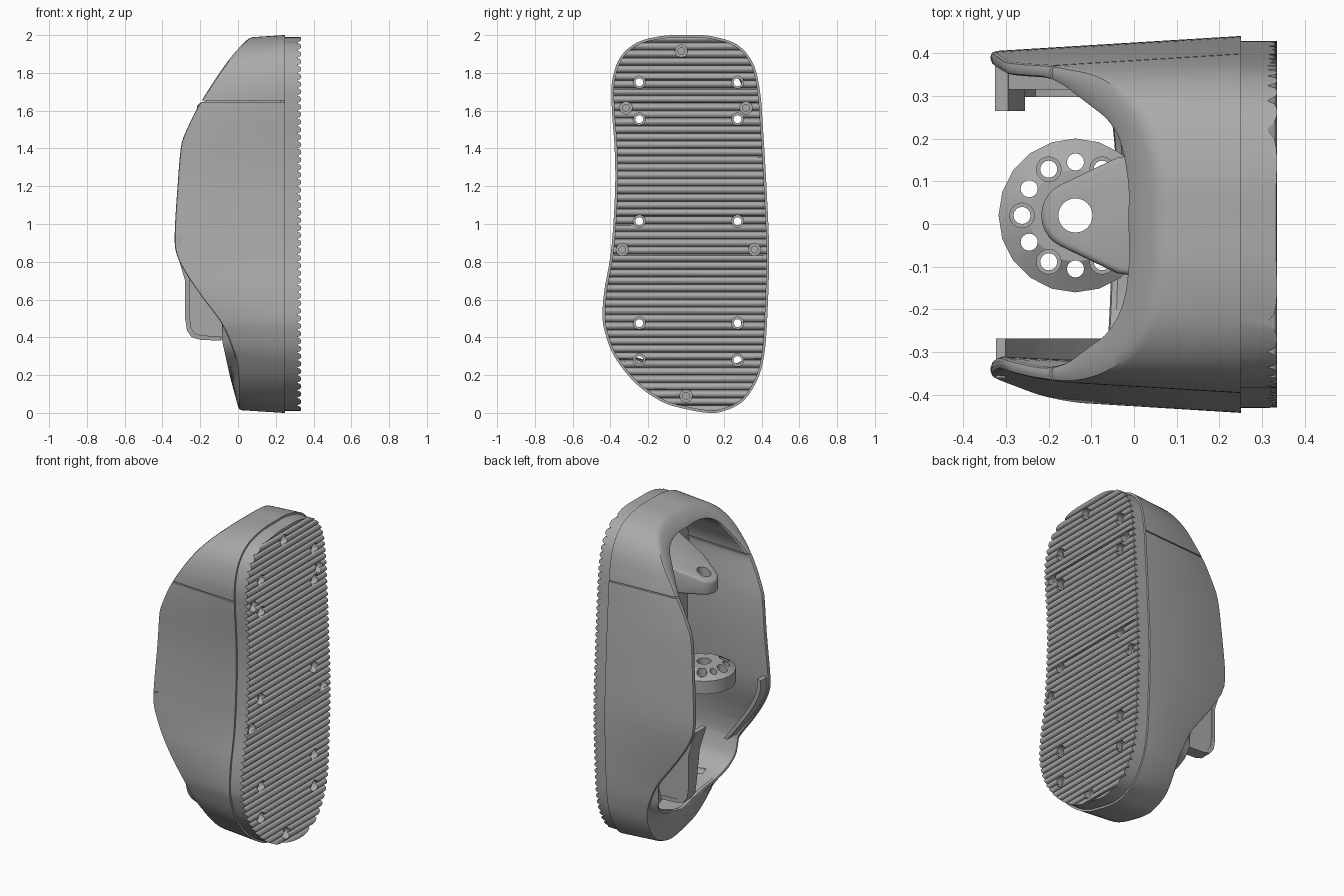
import bpy, bmesh, math
from mathutils import Vector

cube = bpy.data.objects.get("Cube")
if cube:
    bpy.data.objects.remove(cube)

grey = bpy.data.materials.new("plain_grey")
grey.use_nodes = True
grey.diffuse_color = (0.4, 0.4, 0.4, 1)
grey.node_tree.nodes["Principled BSDF"].inputs["Base Color"].default_value = grey.diffuse_color


def finish(name, bm):
    bmesh.ops.recalc_face_normals(bm, faces=bm.faces)
    mesh = bpy.data.meshes.new(name)
    bm.to_mesh(mesh)
    bm.free()
    mesh.materials.append(grey)
    obj = bpy.data.objects.new(name, mesh)
    bpy.context.collection.objects.link(obj)
    return obj


def prism(name, polys, axis, a, b):
    """Extrude flat outlines along an axis from a to b."""
    place = {"x": lambda p, h: (h, p[0], p[1]),
             "y": lambda p, h: (p[0], h, p[1]),
             "z": lambda p, h: (p[0], p[1], h)}[axis]
    bm = bmesh.new()
    for poly in polys:
        low = [bm.verts.new(place(p, a)) for p in poly]
        high = [bm.verts.new(place(p, b)) for p in poly]
        bm.faces.new(low)
        bm.faces.new(high)
        for i in range(len(poly)):
            j = (i + 1) % len(poly)
            bm.faces.new((low[i], low[j], high[j], high[i]))
    return finish(name, bm)


def boolean(obj, tool, operation="DIFFERENCE"):
    mod = obj.modifiers.new("cut", "BOOLEAN")
    mod.object, mod.operation, mod.solver = tool, operation, "EXACT"
    bpy.context.view_layer.objects.active = obj
    bpy.ops.object.modifier_apply(modifier=mod.name)
    bpy.data.objects.remove(tool)


def circle(cx, cy, r, n=16):
    return [(cx + r * math.cos(math.tau * i / n), cy + r * math.sin(math.tau * i / n))
            for i in range(n)]


def ramp(z, a, b):
    t = max(0, min(1, (z - a) / (b - a)))
    return t * t * (3 - 2 * t)


def spline(pts, steps, closed=True):
    """Catmull-Rom curve through the points."""
    pts = [Vector(p) for p in pts]
    n, out = len(pts), []
    pick = (lambda k: pts[k % n]) if closed else (lambda k: pts[max(0, min(n - 1, k))])
    for i in range(n if closed else n - 1):
        p, q, r, s = (pick(i + k) for k in (-1, 0, 1, 2))
        for k in range(steps):
            t = k / steps
            out.append(0.5 * (2 * q + (r - p) * t + (2 * p - 5 * q + 4 * r - s) * t * t
                              + (3 * q - p - 3 * r + s) * t ** 3))
    return out if closed else out + [pts[-1]]


# Footprint in y, z and rim depth in x, z
outline = spline([
    (0, 2), (.13, 1.995), (.27, 1.95), (.355, 1.85), (.392, 1.7), (.408, 1.5),
    (.426, 1.2), (.44, .85), (.43, .5), (.413, .3), (.375, .17), (.3, .06),
    (.2, .01), (.12, 0), (0, .02), (-.13, .06), (-.27, .16), (-.38, .3),
    (-.43, .43), (-.442, .52), (-.432, .65), (-.405, .8), (-.388, .95), (-.375, 1.2),
    (-.378, 1.4), (-.392, 1.6), (-.392, 1.75), (-.35, 1.88), (-.26, 1.96), (-.13, 1.995)], 6)
rim = spline([
    (0, .02), (0, .2), (-.025, .33), (-.085, .47), (-.18, .6), (-.27, .73), (-.325, .84),
    (-.335, .95), (-.32, 1.2), (-.303, 1.4), (-.28, 1.48), (-.2, 1.64), (-.055, 1.86),
    (.06, 1.99)], 8, closed=False)


def rim_x(z):
    if z <= rim[0].y:
        return rim[0].x
    for p, q in zip(rim, rim[1:]):
        if z <= q.y:
            return p.x + (q.x - p.x) * (z - p.y) / (q.y - p.y)
    return rim[-1].x


def inset(p, d):
    spine = Vector((.02, max(.5, min(1.6, p.y))))
    return p + (spine - p).normalized() * d


# Hollow foot shell: loops from the base, over the rim, down to the inner floor
def shell_column(p):
    taper = .06 * (.25 - rim_x(p.y))
    wall = .03 + .06 * ramp(p.y, 1.6, 1.88) + .17 * (1 - ramp(p.y, 0, .37))
    r = min(.02, wall * .35)
    col = [(.25, p)]
    for drop, d in ((r, 0), (r * .3, r * .3), (0, r)):
        q = inset(p, taper + d)
        col.append((rim_x(q.y) + drop, q))
    for drop, d in ((0, wall - r), (r * .3, wall - r * .3), (r, wall)):
        q = inset(p, taper + d)
        x = rim_x(q.y)
        if q.y < .5:
            x = min(x, -.22 * min(q.y, .38))
        col.append((x + drop, q))
    floor = .04 + .05 * ramp(p.y, 1.6, 1.88) + .03 * (1 - ramp(p.y, .1, .5))
    col.append((.225, inset(p, floor)))
    return col


bm = bmesh.new()
cols = [[bm.verts.new((x, q.x, q.y)) for x, q in shell_column(p)] for p in outline]
for a, b in zip(cols, cols[1:] + cols[:1]):
    for k in range(len(a) - 1):
        bm.faces.new((a[k], b[k], b[k + 1], a[k + 1]))
bm.faces.new([c[0] for c in cols])
bm.faces.new([c[-1] for c in cols])
shell = finish("foot_shell", bm)

# Seam slits under the toe cap
for s in (-1, 1):
    y0, y1 = s * .32, s * .5
    slit = [(y0, 1.646), (y1, 1.646), (y1, 1.653), (y0, 1.653)]
    boolean(shell, prism("seam_cutter", [slit], "x", -.5, .245))

# Ridged sole
wave = [(.312 + .023 * math.sqrt(abs(math.sin(math.pi * i / 6))), -.04 + i * .04 / 6)
        for i in range(6 * 52 + 1)]
sole = prism("ridged_sole", [wave + [(.235, 2.04), (.235, -.04)]], "y", -.6, .6)
edge = [inset(p, .012) for p in outline]
boolean(sole, prism("sole_outline", [edge], "x", .24, .5), "INTERSECT")

# Screw holes: through pairs, then shallow ones
through = [(y, z) for z in (1.75, 1.555, 1.015, .475, .28) for y in (-.247, .273)]
blind = [(-.025, 1.915), (-.318, 1.615), (.318, 1.615), (-.337, .865), (.363, .865), (0, .09)]
for part in (shell, sole):
    boolean(part, prism("hole_cutter", [circle(y, z, .021) for y, z in through], "x", .05, .5))
boolean(sole, prism("recess_cutter", [circle(y, z, .033) for y, z in through + blind],
                    "x", .295, .5))
boolean(sole, prism("blind_cutter", [circle(y, z, .018) for y, z in blind], "x", .265, .5))

# Ankle mounting disc with a conical top and a ring of holes
cx, cy = -.137, .02
disc = prism("ankle_disc", [circle(cx, cy, .18, 20)], "z", .99, 1.07)
cone = prism("disc_top", [circle(cx, cy, .18, 20)], "z", 1.07, 1.112)
for v in cone.data.vertices:
    if v.co.z > 1.1:
        v.co.x, v.co.y = cx + (v.co.x - cx) * .6, cy + (v.co.y - cy) * .6
boolean(disc, cone, "UNION")
ring = [(cx + .125 * math.cos(math.radians(a)), cy + .125 * math.sin(math.radians(a)))
        for a in range(0, 360, 30)]
boolean(disc, prism("disc_holes", [circle(x, y, .02) for x, y in ring] + [circle(cx, cy, .04, 24)],
                    "z", .9, 1.3))
boolean(disc, prism("disc_recesses", [circle(x, y, .029) for x, y in ring[::2]], "z", 1.06, 1.3))
arm = prism("disc_arm", [[(.01, -.09), (.24, -.12), (.24, .16), (.01, .13)]], "z", 1, 1.065)

# Toe bracket: rounded, tapered tongue with a sloping top and one hole
tip = [(cx + .08 * math.cos(math.radians(a)), cy + .08 * math.sin(math.radians(a)))
       for a in range(115, 246, 13)]
bracket = prism("toe_bracket", [tip + [(-.04, -.115), (.24, -.16), (.24, .2), (-.04, .155)]],
                "z", 1.555, 1.7)
for v in bracket.data.vertices:
    if v.co.z > 1.65:
        v.co.z = 1.64 + (v.co.x + .2) * .4
soften = bracket.modifiers.new("soften", "BEVEL")
soften.width, soften.segments, soften.angle_limit = .014, 3, math.radians(40)
soften.limit_method = "ANGLE"
bpy.context.view_layer.objects.active = bracket
bpy.ops.object.modifier_apply(modifier=soften.name)
boolean(bracket, prism("bracket_hole", [circle(cx, cy, .04, 24)], "z", 1.4, 2))

# Left side tab: plate with a curled edge strip that flares inward at the top
curl = [(-.325, .85), (-.28, .7), (-.28, .5), (-.27, .435), (-.245, .4), (-.2, .387), (-.09, .382)]
inner = [(-.09, .405), (-.195, .41), (-.23, .422), (-.247, .45), (-.255, .5), (-.255, .7),
         (-.295, .85)]
tab_edge = prism("tab_edge", [curl + inner], "y", .265, .375)
for v in tab_edge.data.vertices:
    if v.co.z < .65 and v.co.y < .3:
        v.co.y = .297
tab_plate = prism("tab_plate", [curl + [(-.06, .5), (-.15, .82)]], "y", .315, .372)

# Right side flange tucked behind the lower rim
lip = [p for p in rim if .5 < p.y < .93]
flange = prism("rim_flange", [[(p.x + .012, p.y) for p in lip]
                              + [(p.x + .035, p.y + .004) for p in reversed(lip)]],
               "y", -.36, -.268)

# Soft shading with crisp edges
parts = [shell, sole, disc, arm, bracket, tab_edge, tab_plate, flange]
bpy.ops.object.select_all(action="DESELECT")
for obj in parts:
    obj.select_set(True)
bpy.context.view_layer.objects.active = shell
bpy.ops.object.shade_smooth_by_angle(angle=math.radians(30))
